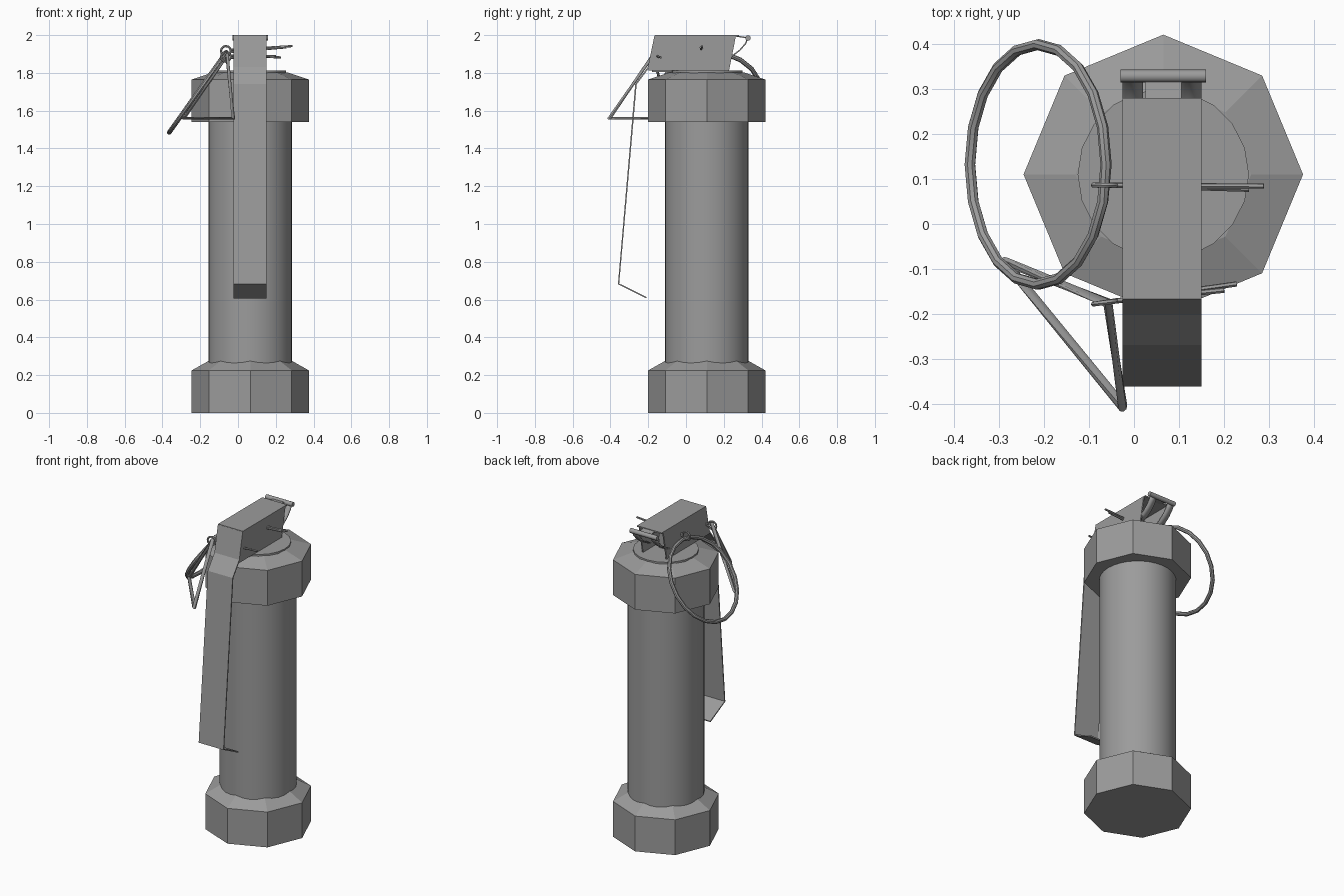
import bpy, bmesh, math
from mathutils import Vector, Matrix

cube = bpy.data.objects.get("Cube")
if cube:
    bpy.data.objects.remove(cube, do_unlink=True)

grey = bpy.data.materials.new("plain_grey")
grey.use_nodes = True
COLOUR = (0.33, 0.33, 0.33, 1)
grey.diffuse_color = COLOUR
grey.node_tree.nodes["Principled BSDF"].inputs["Base Color"].default_value = COLOUR

AX, AY = 0.065, 0.11          # axis of the canister
X0, X1 = -0.025, 0.15         # width of the lever


def finish(name, bm, smooth=None):
    bmesh.ops.recalc_face_normals(bm, faces=bm.faces)
    me = bpy.data.meshes.new(name)
    bm.to_mesh(me)
    bm.free()
    me.materials.append(grey)
    ob = bpy.data.objects.new(name, me)
    bpy.context.collection.objects.link(ob)
    if smooth:
        bpy.ops.object.select_all(action='DESELECT')
        ob.select_set(True)
        bpy.context.view_layer.objects.active = ob
        bpy.ops.object.shade_smooth_by_angle(angle=math.radians(smooth))
    return ob


def lathe(name, profile, sides, smooth=None):
    """Stack rings of (radius, z) around the canister axis."""
    bm = bmesh.new()
    rings = []
    for r, z in profile:
        angles = [math.tau * i / sides for i in range(sides)]
        rings.append([bm.verts.new((AX + r * math.cos(a), AY + r * math.sin(a), z)) for a in angles])
    for a, b in zip(rings, rings[1:]):
        for i in range(sides):
            j = (i + 1) % sides
            bm.faces.new((a[i], a[j], b[j], b[i]))
    bm.faces.new(rings[0])
    bm.faces.new(rings[-1])
    return finish(name, bm, smooth)


def strip(name, path, x0, x1, thick, smooth=None):
    """Bent sheet: a (y, z) path swept across x and given thickness."""
    bm = bmesh.new()
    rows = [[bm.verts.new((x, y, z)) for x in (x0, x1)] for y, z in path]
    for a, b in zip(rows, rows[1:]):
        bm.faces.new((a[0], a[1], b[1], b[0]))
    ob = finish(name, bm, smooth)
    mod = ob.modifiers.new("thickness", 'SOLIDIFY')
    mod.thickness = thick
    mod.offset = 0
    return ob


def plate(name, outline, x0, x1):
    """Solid (y, z) outline between two x values."""
    bm = bmesh.new()
    face = bm.faces.new([bm.verts.new((x0, y, z)) for y, z in outline])
    new = bmesh.ops.extrude_face_region(bm, geom=[face])["geom"]
    verts = [v for v in new if isinstance(v, bmesh.types.BMVert)]
    bmesh.ops.translate(bm, verts=verts, vec=(x1 - x0, 0, 0))
    return finish(name, bm)


def tube(name, points, radius, closed=False, sides=8):
    """Wire following points, mitred at the corners."""
    pts = [Vector(p) for p in points]
    n = len(pts)
    bm = bmesh.new()
    rings = []
    normal = None
    for i, p in enumerate(pts):
        before = pts[i - 1] if closed or i else p
        after = pts[(i + 1) % n] if closed or i < n - 1 else p
        d1, d2 = (p - before).normalized(), (after - p).normalized()
        t = (d1 + d2).normalized()
        if normal is None:
            normal = t.orthogonal()
        normal = (normal - t * normal.dot(t)).normalized()
        side = t.cross(normal)
        rings.append([bm.verts.new(p + radius * (normal * math.cos(a) + side * math.sin(a)))
                      for a in (math.tau * k / sides for k in range(sides))])
    for i in range(n if closed else n - 1):
        a, b = rings[i], rings[(i + 1) % n]
        # match the nearest corner so a closed loop does not twist
        s = min(range(sides), key=lambda k: (b[k].co - b[0].co - a[0].co + pts[i] - pts[(i + 1) % n] + b[0].co).length)
        for k in range(sides):
            m = (k + 1) % sides
            bm.faces.new((a[k], a[m], b[(m + s) % sides], b[(k + s) % sides]))
    if not closed:
        bm.faces.new(rings[0])
        bm.faces.new(rings[-1])
    return finish(name, bm, 40)


def circle(centre, u, v, count):
    c, u, v = Vector(centre), Vector(u), Vector(v)
    return [c + u * math.cos(math.tau * i / count) + v * math.sin(math.tau * i / count)
            for i in range(count)]


# Canister
lathe("body", [(0.222, 0.1), (0.222, 1.6)], 32, 30)
lathe("bottom_cap", [(0.31, 0), (0.31, 0.225), (0.2, 0.287)], 8)
lathe("top_cap", [(0.31, 1.54), (0.31, 1.765), (0.195, 1.803)], 8)
lathe("collar", [(0.19, 1.76), (0.19, 1.812)], 20, 30)

# Lever head: channel with open underside and back
side = [(-0.165, 2.0), (0.265, 2.0), (0.228, 1.812), (-0.2, 1.812), (-0.196, 1.84)]
for name, x in (("right", X0), ("left", X1 - 0.008)):
    plate(f"head_{name}_wall", side, x, x + 0.008)
plate("head_top", [(-0.165, 2.0), (0.28, 2.0), (0.28, 1.992), (-0.165, 1.992)], X0, X1)
plate("head_core", [(-0.15, 1.99), (0.12, 1.99), (0.12, 1.805), (-0.18, 1.805)], 0.02, 0.105)

# Long lever with bent foot
strip("lever", [(-0.163, 1.997), (-0.198, 1.83), (-0.265, 1.74),
                (-0.357, 0.683), (-0.21, 0.61)], X0, X1, 0.008)

# Hinge bar with curled ears
tube("hinge_bar", [(-0.03, 0.328, 1.985), (0.16, 0.328, 1.985)], 0.0145, sides=10)
ear = [(0.328, 1.985), (0.315, 1.955), (0.285, 1.92), (0.245, 1.89), (0.2, 1.87)]
for name, x in (("right", X0), ("left", 0.105)):
    strip(f"hinge_{name}_ear", ear, x, x + 0.045, 0.007, 40)
strip("hinge_tab", [(0.262, 1.996), (0.295, 1.99), (0.328, 1.985)], 0.025, 0.105, 0.007)

# Split pins, each with an eye and two legs
def split_pin(name, eye, tips):
    e = Vector(eye)
    direction = (Vector(tips[0]) - e).normalized()
    direction.z = 0
    tube(f"{name}_eye", circle(eye, direction * 0.026, (0, 0, 0.026), 12), 0.006, True, 6)
    for i, tip in enumerate(tips):
        start = e + direction * 0.024 + Vector((0, 0, 0.006 - 0.012 * i))
        tube(f"{name}_leg_{i + 1}", [start, tip], 0.006, sides=6)


split_pin("rear_pin", (-0.064, 0.086, 1.916), [(0.288, 0.084, 1.942), (0.255, 0.077, 1.935)])
split_pin("front_pin", (-0.064, -0.174, 1.885), [(0.228, -0.133, 1.882), (0.2, -0.147, 1.89)])

# Pull ring and triangular clip
tube("pull_ring", circle((-0.213, 0.132, 1.697), (0.151, 0, 0.212), (0, 0.266, 0), 20), 0.0125, True)
tube("triangle_clip", [(-0.058, -0.175, 1.893), (-0.287, -0.083, 1.56), (-0.025, -0.405, 1.56)],
     0.012, True)
